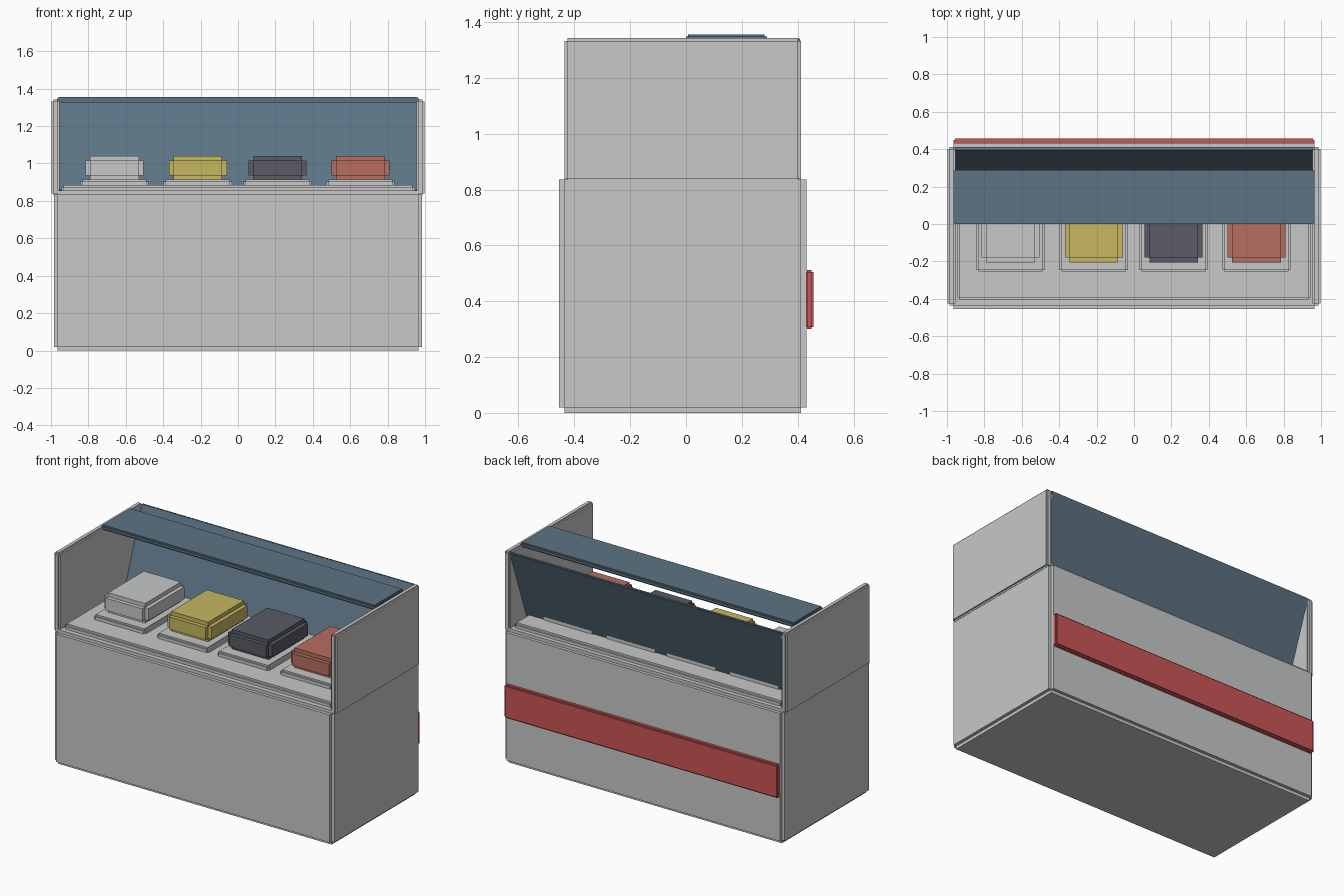
import bpy, bmesh, math
from mathutils import Matrix, Vector

cube = bpy.data.objects.get("Cube")
if cube:
    bpy.data.objects.remove(cube, do_unlink=True)


def material(name, rgb):
    mat = bpy.data.materials.new(name)
    mat.use_nodes = True
    mat.diffuse_color = (*rgb, 1)
    mat.node_tree.nodes["Principled BSDF"].inputs["Base Color"].default_value = (*rgb, 1)
    return mat


grey = material("light grey", (0.57, 0.58, 0.575))
blue = material("slate blue", (0.11, 0.175, 0.235))
yellow = material("mustard yellow", (0.57, 0.48, 0.115))
charcoal = material("charcoal", (0.1, 0.105, 0.13))
coral = material("coral", (0.48, 0.155, 0.115))
red = material("red", (0.6, 0.09, 0.09))


def block(name, x, y, z, step, mat, tilt=0):
    """Box with stepped edges: three crossed boxes, each full size along one axis."""
    spans = (x, y, z)
    centre = Vector([(a + b) / 2 for a, b in spans])
    size = [b - a for a, b in spans]
    bm = bmesh.new()
    for axis in range(3):
        dims = [s if i == axis else s - 2 * step for i, s in enumerate(size)]
        bmesh.ops.create_cube(bm, size=1, matrix=Matrix.Diagonal((*dims, 1)))
    mesh = bpy.data.meshes.new(name)
    bm.to_mesh(mesh)
    bm.free()
    mesh.materials.append(mat)
    obj = bpy.data.objects.new(name, mesh)
    obj.location = centre
    obj.rotation_euler.x = tilt
    bpy.context.collection.objects.link(obj)
    return obj


# Cabinet, counter and the stripe along the back
block("cabinet", (-0.985, 0.985), (-0.455, 0.432), (0, 0.855), 0.02, grey)
block("counter", (-0.945, 0.945), (-0.405, 0.385), (0.84, 0.885), 0.012, grey)
block("back_stripe", (-0.965, 0.965), (0.425, 0.457), (0.3, 0.512), 0.008, red)

# Upright side panels
for side, inner, outer in (("right", -0.997, -0.955), ("left", 0.955, 0.997)):
    block(side + "_panel", (inner, outer), (-0.435, 0.412), (0.83, 1.342), 0.01, grey)

# Canopy shelf and leaning back pane
block("canopy", (-0.967, 0.967), (0, 0.29), (1.325, 1.356), 0.008, blue)
block("back_pane", (-0.96, 0.96), (0.308, 0.324), (0.836, 1.356), 0.004, blue,
      tilt=math.radians(-20))

# Four trays with a coloured carton on each
goods = ((-0.66, "grey", grey), (-0.215, "yellow", yellow),
         (0.212, "charcoal", charcoal), (0.655, "coral", coral))
for x, label, mat in goods:
    block(label + "_tray", (x - 0.182, x + 0.182), (-0.255, 0.255), (0.875, 0.915), 0.01, grey)
    block(label + "_carton", (x - 0.155, x + 0.155), (-0.205, 0.205), (0.912, 1.04), 0.025, mat)
